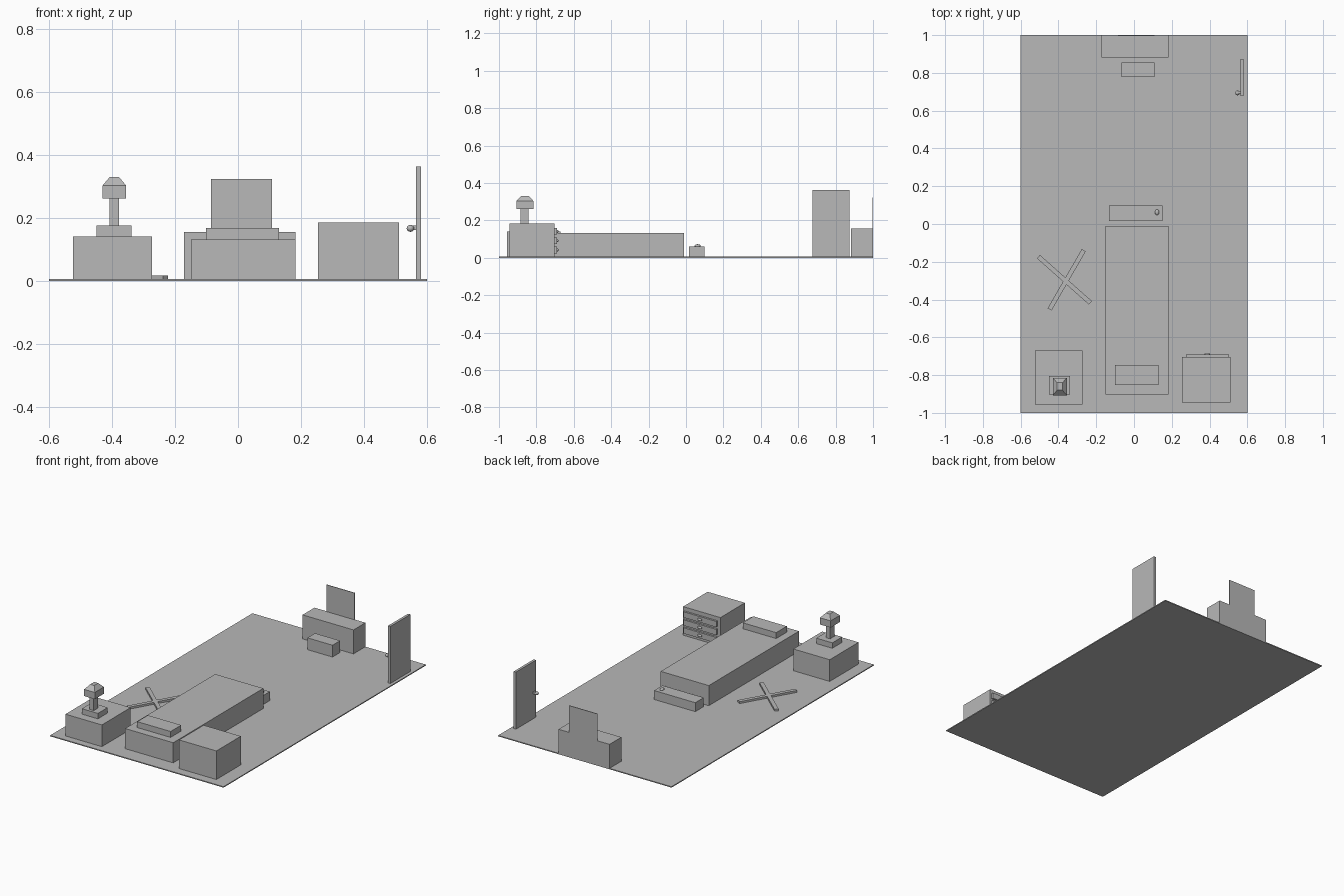
import bpy, bmesh, math
from mathutils import Matrix, Vector

if "Cube" in bpy.data.objects:
    bpy.data.objects.remove(bpy.data.objects["Cube"])

grey = bpy.data.materials.new("plain grey")
grey.diffuse_color = (0.48, 0.48, 0.48, 1)
grey.use_nodes = True
grey.node_tree.nodes["Principled BSDF"].inputs["Base Color"].default_value = grey.diffuse_color


def finish(name, bm):
    me = bpy.data.meshes.new(name)
    bm.to_mesh(me)
    bm.free()
    me.materials.append(grey)
    ob = bpy.data.objects.new(name, me)
    bpy.context.collection.objects.link(ob)
    return ob


def box(name, x0, x1, y0, y1, z0, z1):
    bm = bmesh.new()
    bmesh.ops.create_cube(bm, size=1)
    for v in bm.verts:
        v.co = (x1 if v.co.x > 0 else x0, y1 if v.co.y > 0 else y0, z1 if v.co.z > 0 else z0)
    return finish(name, bm)


def blob(name, centre, radii, segments=12, rings=8):
    bm = bmesh.new()
    bmesh.ops.create_uvsphere(bm, u_segments=segments, v_segments=rings, radius=1)
    for v in bm.verts:
        v.co = Vector(centre) + Vector(a * b for a, b in zip(v.co, radii))
    for f in bm.faces:
        f.smooth = True
    return finish(name, bm)


F = 0.006  # floor top
box("floor", -0.6, 0.6, -1, 1, 0, F)

# bed, pillow and chest at its foot
box("bed", -0.15, 0.183, -0.902, -0.011, F, 0.132)
box("pillow", -0.101, 0.13, -0.852, -0.747, 0.132, 0.169)
box("foot_chest", -0.133, 0.152, 0.015, 0.098, F, 0.062)
blob("chest_trinket", (0.122, 0.062, 0.064), (0.011, 0.016, 0.009))

# nightstand and lamp
box("nightstand", -0.525, -0.273, -0.956, -0.671, F, 0.142)
box("lamp_base", -0.449, -0.338, -0.902, -0.805, 0.142, 0.176)
box("lamp_stem", -0.408, -0.379, -0.885, -0.842, 0.176, 0.262)
box("lamp_shade", -0.43, -0.356, -0.907, -0.816, 0.262, 0.304)
cap = box("lamp_shade_top", -0.43, -0.356, -0.907, -0.816, 0.304, 0.331)
for v in cap.data.vertices:
    if v.co.z > 0.32:
        v.co.x = -0.407 if v.co.x < -0.39 else -0.379
        v.co.y = -0.88 if v.co.y < -0.86 else -0.84

# dresser with three drawers on the room side
box("dresser", 0.254, 0.512, -0.945, -0.703, F, 0.185)
for i in range(3):
    z = 0.042 + i * 0.05
    box(f"drawer_{i + 1}", 0.274, 0.502, -0.704, -0.691, z - 0.018, z + 0.018)
    blob(f"drawer_knob_{i + 1}", (0.388, -0.689, z), (0.015, 0.007, 0.008), 10, 6)

# crossed bars lying on the floor
for i, (ax, ay, bx, by) in enumerate([(-0.506, -0.173, -0.231, -0.417),
                                      (-0.447, -0.452, -0.266, -0.139)]):
    a, b = Vector((ax, ay, 0)), Vector((bx, by, 0))
    d = b - a
    h = d.length / 2
    bar = box(f"floor_bar_{i + 1}", -h, h, -0.012, 0.012, F, 0.018)
    bar.data.transform(Matrix.Translation((a + b) / 2) @
                       Matrix.Rotation(math.atan2(d.y, d.x), 4, 'Z'))

# vanity with mirror and stool
box("vanity", -0.171, 0.182, 0.882, 1.0, F, 0.156)
box("mirror", -0.086, 0.108, 0.996, 1.0, 0.156, 0.324)
box("stool", -0.065, 0.109, 0.779, 0.854, F, 0.08)

# door and its handle
box("door", 0.565, 0.581, 0.677, 0.874, F, 0.363)
blob("door_knob", (0.548, 0.694, 0.167), (0.012, 0.013, 0.011))
box("door_knob_stem", 0.548, 0.566, 0.692, 0.704, 0.162, 0.176)
